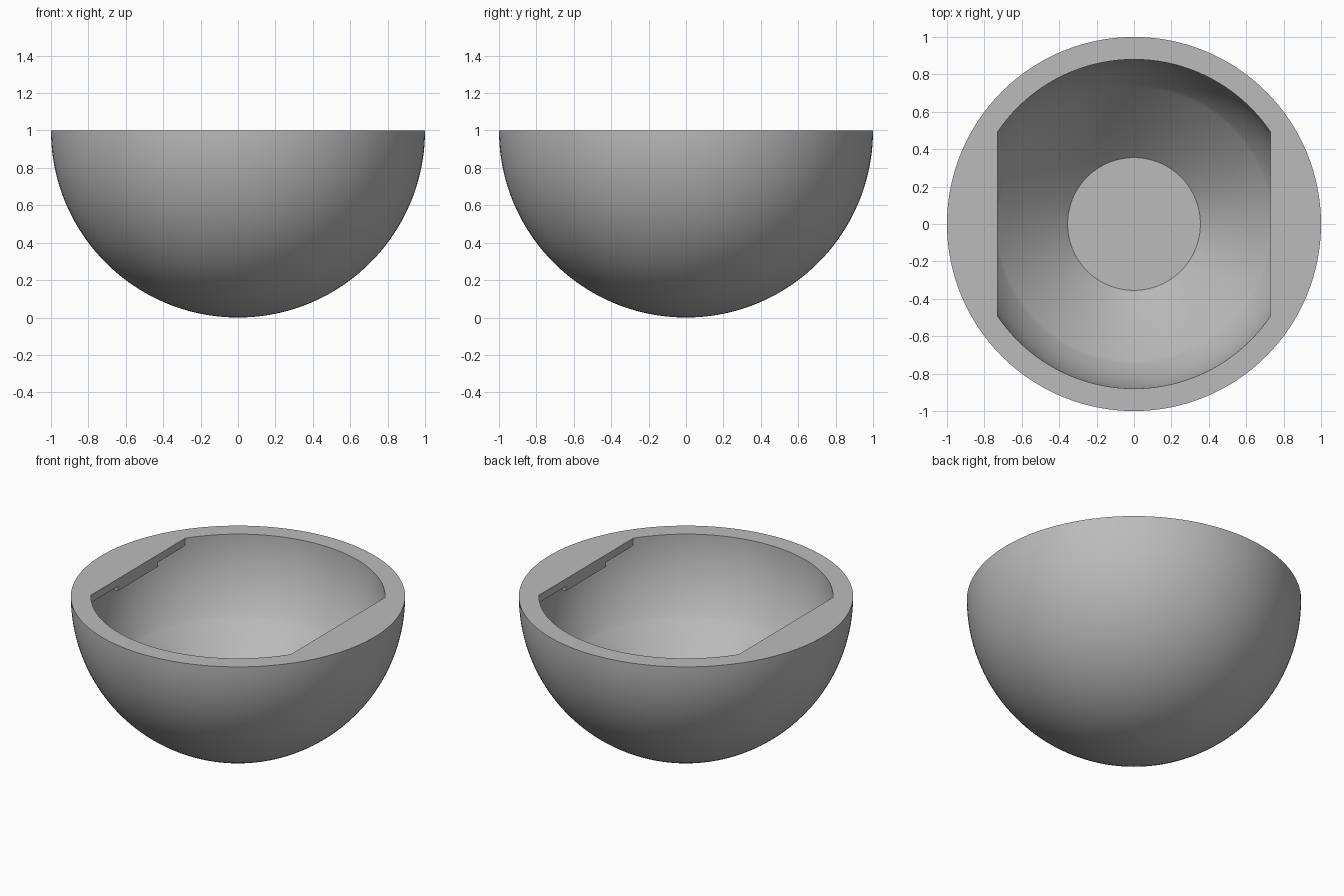
import bpy, bmesh
from math import sin, cos, acos, asin, pi, radians

cube = bpy.data.objects.get("Cube")
if cube:
    bpy.data.objects.remove(cube, do_unlink=True)

grey = bpy.data.materials.new("plain grey")
grey.use_nodes = True
colour = (0.5, 0.5, 0.5, 1)
grey.diffuse_color = colour
grey.node_tree.nodes["Principled BSDF"].inputs["Base Color"].default_value = colour

SEGMENTS = 128
OUTER, INNER = 1.0, 0.88
CREASE, FLOOR_R, FLOOR_Z = 0.73, 0.355, 0.15
LIP_X, LIP_DEPTH, TAB_DEPTH, TAB_HALF = 0.73, 0.05, 0.08, 0.21


def finish(name, bm):
    bmesh.ops.remove_doubles(bm, verts=bm.verts, dist=1e-5)
    bmesh.ops.recalc_face_normals(bm, faces=bm.faces)
    mesh = bpy.data.meshes.new(name)
    bm.to_mesh(mesh)
    bm.free()
    mesh.materials.append(grey)
    obj = bpy.data.objects.new(name, mesh)
    bpy.context.collection.objects.link(obj)
    return obj


def prism(name, outline, bottom, top):
    bm = bmesh.new()
    face = bm.faces.new([bm.verts.new((x, y, bottom)) for x, y in outline])
    out = bmesh.ops.extrude_face_region(bm, geom=[face])
    verts = [v for v in out["geom"] if isinstance(v, bmesh.types.BMVert)]
    bmesh.ops.translate(bm, vec=(0, 0, top - bottom), verts=verts)
    return finish(name, bm)


def arc(radius, start, end, steps):
    angles = [start + (end - start) * i / steps for i in range(steps + 1)]
    return [(radius * sin(a), 1 - radius * cos(a)) for a in angles]


# Bowl profile: round outside, round upper cavity, conical lower cavity, flat floor
profile = arc(OUTER, 0, pi / 2, 40)
profile += arc(INNER, pi / 2, asin(CREASE / INNER), 16)
profile += [(FLOOR_R, FLOOR_Z), (0, FLOOR_Z)]
bm = bmesh.new()
verts = [bm.verts.new((r, 0, z)) for r, z in profile]
edges = [bm.edges.new(pair) for pair in zip(verts, verts[1:])]
bmesh.ops.spin(bm, geom=verts + edges, axis=(0, 0, 1), cent=(0, 0, 0),
               angle=2 * pi, steps=SEGMENTS)
bowl = finish("bowl", bm)

# Straight lips on both sides, each with a deeper tab in the middle
parts = []
for side, word in ((1, "left"), (-1, "right")):
    reach = 0.92
    half = acos(LIP_X / reach)
    outline = [(side * reach * cos(half * t / 8), reach * sin(half * t / 8))
               for t in range(-8, 9)]
    parts.append(prism(word + "_lip", outline, 1 - LIP_DEPTH, 1))
    tab = [(side * x, y) for x, y in ((LIP_X, -TAB_HALF), (INNER, -TAB_HALF),
                                      (INNER, TAB_HALF), (LIP_X, TAB_HALF))]
    parts.append(prism(word + "_tab", tab, 1 - TAB_DEPTH, 1))

# Fuse lips and tabs into the bowl
bpy.context.view_layer.objects.active = bowl
for part in parts:
    union = bowl.modifiers.new("union", "BOOLEAN")
    union.operation, union.solver, union.object = "UNION", "EXACT", part
    bpy.ops.object.modifier_apply(modifier=union.name)
    bpy.data.objects.remove(part, do_unlink=True)

bpy.ops.object.select_all(action="DESELECT")
bowl.select_set(True)
bpy.ops.object.shade_smooth_by_angle(angle=radians(30))
